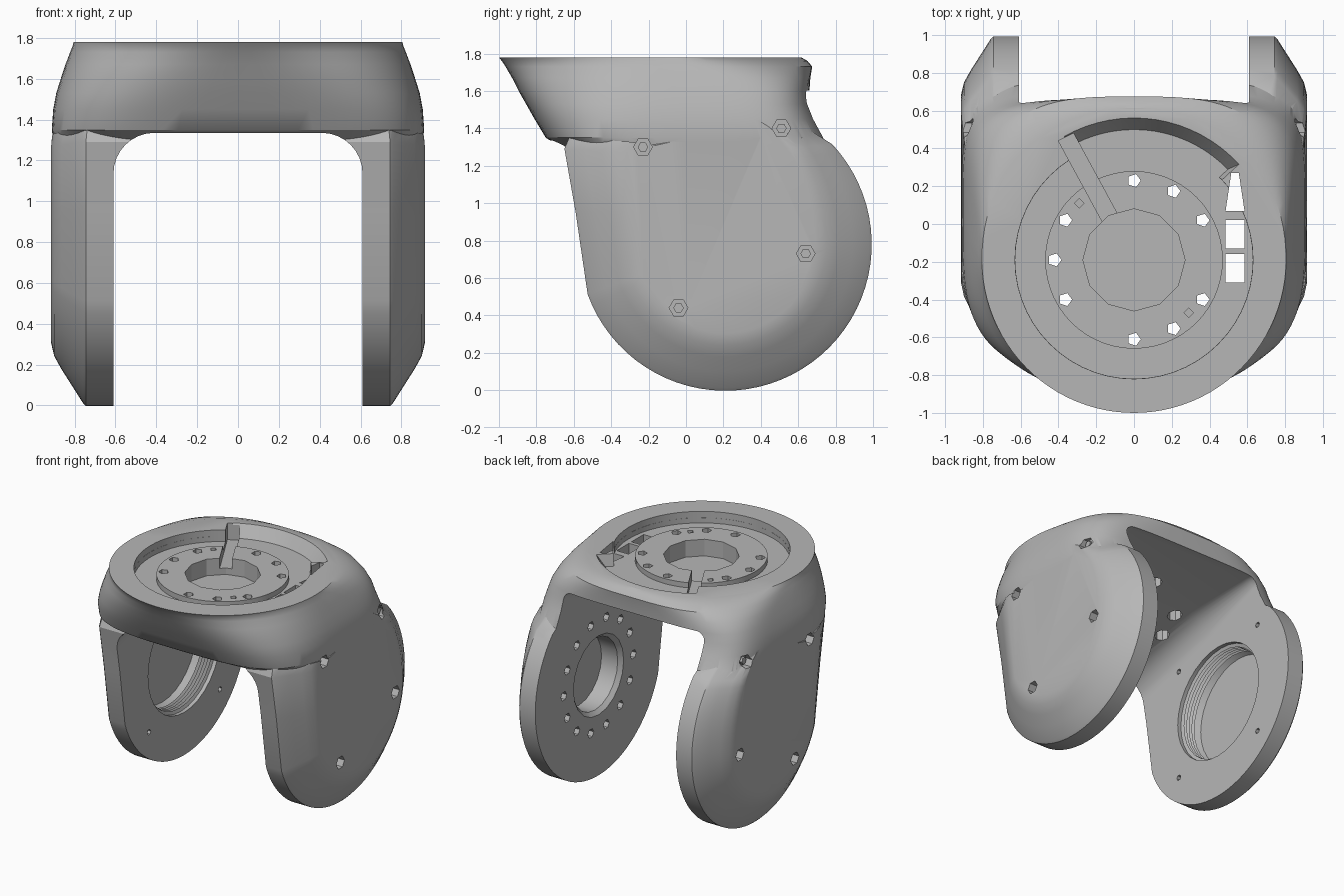
import bpy, bmesh
from math import sin, cos, pi, radians, copysign

cube = bpy.data.objects.get("Cube")
if cube:
    bpy.data.objects.remove(cube, do_unlink=True)

grey = bpy.data.materials.new("cast grey")
grey.use_nodes = True
grey.diffuse_color = (0.47, 0.47, 0.47, 1)
grey.node_tree.nodes["Principled BSDF"].inputs["Base Color"].default_value = (0.47, 0.47, 0.47, 1)

DISC_Y = -0.19        # centre of the turntable
PIVOT = (0.21, 0.78)  # centre of the arm discs (y, z)
TOP = 1.78


def solid(name, pieces):
    """Each piece is a list of matching rings, skinned and capped."""
    bm = bmesh.new()
    for rings in pieces:
        vs = [[bm.verts.new(p) for p in ring] for ring in rings]
        n = len(vs[0])
        for a, b in zip(vs, vs[1:]):
            for i in range(n):
                j = (i + 1) % n
                bm.faces.new((a[i], a[j], b[j], b[i]))
        bm.faces.new(vs[0][::-1])
        bm.faces.new(vs[-1])
    bmesh.ops.recalc_face_normals(bm, faces=bm.faces)
    me = bpy.data.meshes.new(name)
    bm.to_mesh(me)
    bm.free()
    me.materials.append(grey)
    ob = bpy.data.objects.new(name, me)
    bpy.context.collection.objects.link(ob)
    return ob


def combine(target, pieces, op="DIFFERENCE"):
    tool = solid("helper", pieces)
    tool.hide_render = True
    mod = target.modifiers.new("bool", "BOOLEAN")
    mod.operation, mod.object, mod.solver = op, tool, "EXACT"
    bpy.context.view_layer.objects.active = target
    bpy.ops.object.modifier_apply(modifier=mod.name)
    bpy.data.objects.remove(tool, do_unlink=True)


def arc(r, a0, a1, n):
    return [(r * cos(radians(a0 + (a1 - a0) * i / n)),
             r * sin(radians(a0 + (a1 - a0) * i / n))) for i in range(n + 1)]


def post(x, y, r, z0, z1, n=5):
    """Upright prism."""
    c = arc(r, 0, 360, n)[:-1]
    return [[(x + u, y + v, z) for u, v in c] for z in (z0, z1)]


def turned(y, z, profile, n=6):
    """Solid turned about an x-directed axis, profile of (x, radius)."""
    return [[(x, y + u, z + v) for u, v in arc(r, 0, 360, n)[:-1]] for x, r in profile]


def slab(pts, z0, z1):
    return [[(x, y, z) for x, y in pts] for z in (z0, z1)]


# Head: turntable circle blending into a rounded front and a square rear
def section(z, a, y0, mid, y1, front, rear):
    ring = []
    for i in range(96):
        t = 2 * pi * i / 96
        c, s = cos(t), sin(t)
        n, b = (rear, y1 - mid) if s > 0 else (front, mid - y0)
        ring.append((copysign(a * abs(c) ** (2 / n), c),
                     mid + copysign(b * abs(s) ** (2 / n), s), z))
    return ring


head = [(1.1, 0.66, -0.56, 0, 0.5, 6, 6), (1.22, 0.72, -0.6, 0, 0.55, 5, 6),
        (1.3, 0.905, -0.67, 0, 0.765, 3.5, 5), (1.35, 0.912, -0.75, 0, 0.755, 3.6, 5),
        (1.45, 0.905, -0.81, 0, 0.7, 3.4, 5), (1.53, 0.89, -0.855, -0.03, 0.67, 3.0, 5),
        (1.6, 0.868, -0.895, -0.06, 0.66, 2.7, 5), (1.67, 0.845, -0.93, -0.1, 0.665, 2.4, 4.2),
        (1.73, 0.822, -0.965, -0.15, 0.675, 2.1, 3.2), (1.76, 0.81, -0.985, -0.18, 0.65, 2, 2.6),
        (TOP, 0.805, -1.0, DISC_Y, 0.615, 2, 2.1)]
body = solid("fork_body", [[section(*row) for row in head]])

# Arms: round-bottomed plates, domed outside, topped by the curved cover edge
outline = [(PIVOT[0] + u, PIVOT[1] + v) for u, v in arc(0.783, 43, -160, 44)]
outline += [(-0.59, 0.95), (-0.65, 1.29), (-0.625, 1.35), (-0.4, 1.33), (-0.26, 1.35),
            (-0.1, 1.44), (0.05, 1.5), (0.2, 1.53), (0.4, 1.51), (0.6, 1.43)]
for side in (1, -1):
    rings = []
    for x, s in ((0.42, 1), (0.745, 1), (0.76, 0.98), (0.815, 0.87),
                 (0.865, 0.77), (0.9, 0.69), (0.915, 0.61)):
        rings.append([(side * (x - 0.12 * max(0, z - 1.3)), 0.21 + (y - 0.21) * s,
                       0.785 + (z - 0.785) * (s if z < 0.785 else 1 - 0.1 * (1 - s)))
                      for y, z in outline])
    combine(body, [rings], "UNION")

# Gap between the arms, its ceiling rising to the rear
def gap_ring(y, top, r):
    right = [(0.61 - r + u, top - r + v) for u, v in arc(r, 0, 90, 8)]
    half = [(0.61, -0.2)] + right
    return [(x, y, z) for x, z in half] + [(-x, y, z) for x, z in half[::-1]]


combine(body, [[gap_ring(-1.2, 1.335, 0.2), gap_ring(-0.62, 1.335, 0.2),
                gap_ring(0.1, 1.5, 0.17), gap_ring(0.6, 1.6, 0.07),
                gap_ring(1.2, 1.62, 0.05)]])

# Turntable recess, raised bolt ring and central pocket
combine(body, [post(0, DISC_Y, 0.63, 1.73, 1.9, 56)])
half_ring = arc(0.629, 0, 180, 28) + arc(0.47, 180, 0, 28)
for sign in (1, -1):
    combine(body, [slab([(x, DISC_Y + sign * y) for x, y in half_ring], 1.69, 1.8)])
combine(body, [post(0, DISC_Y, 0.27, 1.6, 1.9, 12)])

# Cable pocket with a sloping outer wall, and its channel into the hub
def pocket(r, a0, a1, z):
    pts = arc(r, a0, a1, 16) + arc(0.475, a1, a0, 16)
    return [(x, DISC_Y + y, z) for x, y in pts]


combine(body, [[pocket(0.69, 44, 117, 1.69), pocket(0.765, 42, 120, 1.8)]])
combine(body, [slab([(-0.4, 0.44), (-0.15, -0.02), (-0.07, 0.02), (-0.32, 0.48)], 1.65, 1.9)])

# Bolt holes, counterbored from below, and cable slots through the turntable
spots = [(u, DISC_Y + v) for u, v in arc(0.42, 30, 390, 12)[:-1]]
spots = [spots[i] for i in (0, 1, 2, 4, 5, 6, 8, 9, 10)]
combine(body, [post(x, y, 0.036, 1.2, 1.9) for x, y in spots])
combine(body, [post(x, y, 0.055, 1.2, 1.61, 8) for x, y in spots])
combine(body, [post(x, y, 0.026, 1.68, 1.9, 4) for x, y in ((-0.29, 0.11), (0.29, -0.47))])
combine(body, [slab([(0.485, a), (0.585, a), (0.585 - t, b), (0.485 + t, b)], 1.1, 1.9)
               for a, b, t in ((-0.31, -0.16, 0), (-0.13, 0.02, 0), (0.07, 0.27, 0.03))])

# Drive side: bored hub with a bolt circle on the inner face
combine(body, [turned(*PIVOT, [(0.5, 0.32), (0.61, 0.31), (0.64, 0.28), (0.78, 0.28)], 20)])
combine(body, [turned(PIVOT[0] + u, PIVOT[1] + v, [(0.5, 0.036), (0.7, 0.036)])
               for u, v in arc(0.43, 0, 360, 14)[:-1]])

# Bearing side: wide threaded bore and four small screw holes
thread = [(-0.5, 0.45), (-0.64, 0.45)]
for i in range(5):
    thread += [(-0.65 - i * 0.024, 0.425), (-0.662 - i * 0.024, 0.445)]
combine(body, [turned(*PIVOT, thread + [(-0.8, 0.42)], 32)])
combine(body, [turned(PIVOT[0] + u, PIVOT[1] + v, [(-0.5, 0.022), (-0.68, 0.022)])
               for u, v in arc(0.62, 45, 405, 4)[:-1]])

# Cover screws sunk in the outer faces
screws = [(-0.23, 1.3), (0.51, 1.4), (0.64, 0.73), (-0.04, 0.44)]
for side in (1, -1):
    combine(body, [turned(y, z, [(side * 0.84, 0.05), (side * 1.0, 0.05)]) for y, z in screws])
    name = "left_cover_screws" if side > 0 else "right_cover_screws"
    solid(name, [turned(y, z, [(side * 0.83, 0.028), (side * 0.86, 0.028)]) for y, z in screws])

# Smooth castings with crisp machined edges
bpy.ops.object.select_all(action="DESELECT")
body.select_set(True)
bpy.context.view_layer.objects.active = body
bpy.ops.object.shade_smooth_by_angle(angle=radians(28))
